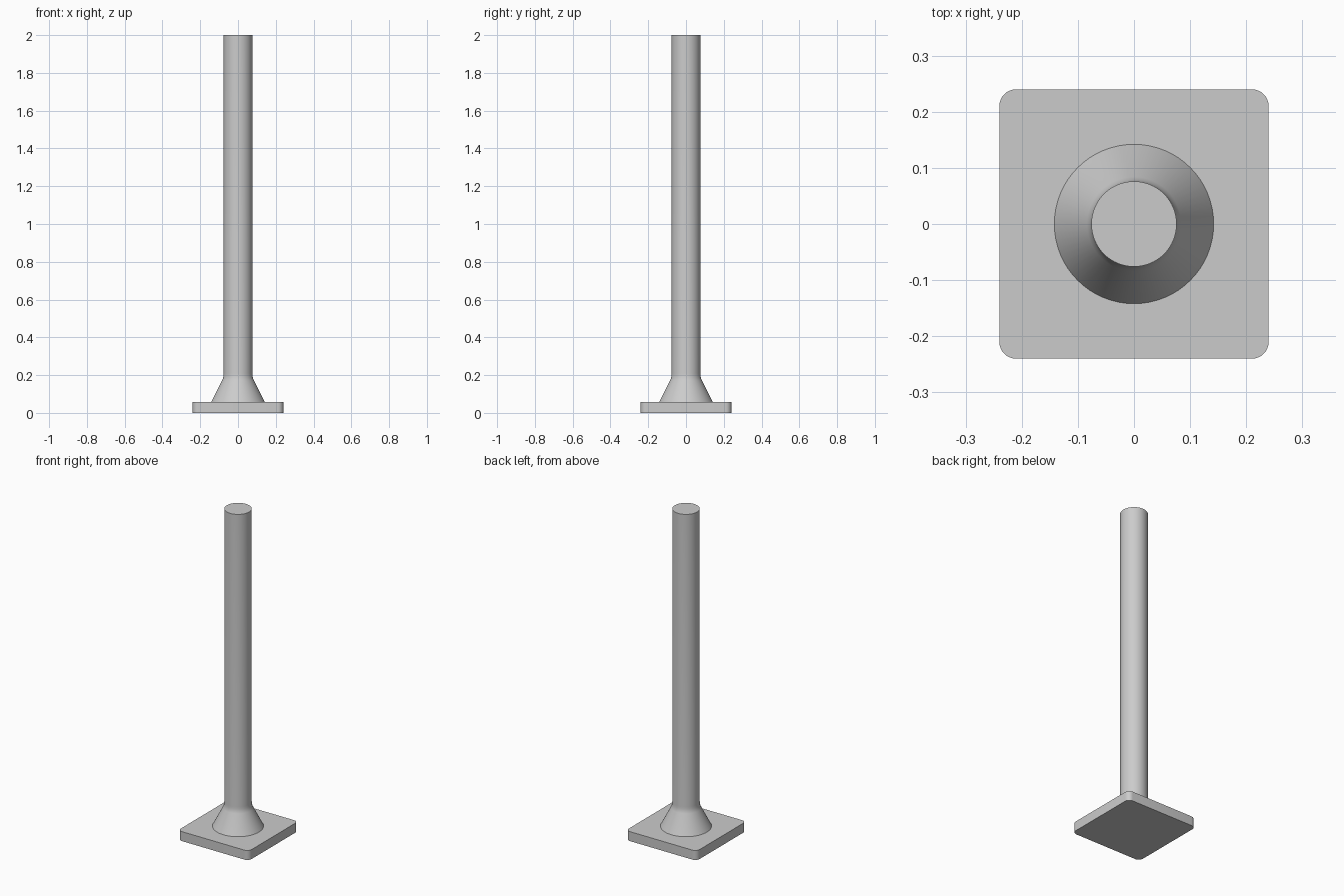
import bpy, bmesh, math

cube = bpy.data.objects.get("Cube")
if cube:
    bpy.data.objects.remove(cube, do_unlink=True)

# Single grey material
grey = bpy.data.materials.new("plain grey")
grey.use_nodes = True
colour = (0.6, 0.6, 0.6, 1)
grey.diffuse_color = colour
grey.node_tree.nodes["Principled BSDF"].inputs["Base Color"].default_value = colour

PLATE_TOP = 0.058
HALF = 0.24
CORNER = 0.03


def finish(name, bm):
    bmesh.ops.recalc_face_normals(bm, faces=bm.faces)
    mesh = bpy.data.meshes.new(name)
    bm.to_mesh(mesh)
    bm.free()
    mesh.materials.append(grey)
    obj = bpy.data.objects.new(name, mesh)
    bpy.context.collection.objects.link(obj)
    bpy.ops.object.select_all(action="DESELECT")
    obj.select_set(True)
    bpy.context.view_layer.objects.active = obj
    bpy.ops.object.shade_smooth_by_angle(angle=math.radians(35))
    return obj


# Base plate: square slab with rounded vertical corners
bm = bmesh.new()
bmesh.ops.create_cube(bm, size=1)
for v in bm.verts:
    v.co.x *= 2 * HALF
    v.co.y *= 2 * HALF
    v.co.z = (v.co.z + 0.5) * PLATE_TOP
upright = [e for e in bm.edges if abs(e.verts[0].co.z - e.verts[1].co.z) > 0.01]
bmesh.ops.bevel(bm, geom=upright, offset=CORNER, segments=8, profile=0.5, affect="EDGES")
finish("base_plate", bm)

# Post with flared foot: profile of (radius, height) turned about z
profile = [(0.142, PLATE_TOP), (0.084, 0.172), (0.079, 0.184), (0.077, 0.197),
           (0.076, 0.21), (0.076, 2.0)]
SIDES = 64
bm = bmesh.new()
rings = []
for radius, height in profile:
    ring = bmesh.ops.create_circle(bm, segments=SIDES, radius=radius)["verts"]
    for v in ring:
        v.co.z = height
    rings.append(ring)
for low, high in zip(rings, rings[1:]):
    for i in range(SIDES):
        j = (i + 1) % SIDES
        bm.faces.new((low[i], low[j], high[j], high[i]))
bm.faces.new(rings[0])
bm.faces.new(rings[-1])
finish("flared_post", bm)
